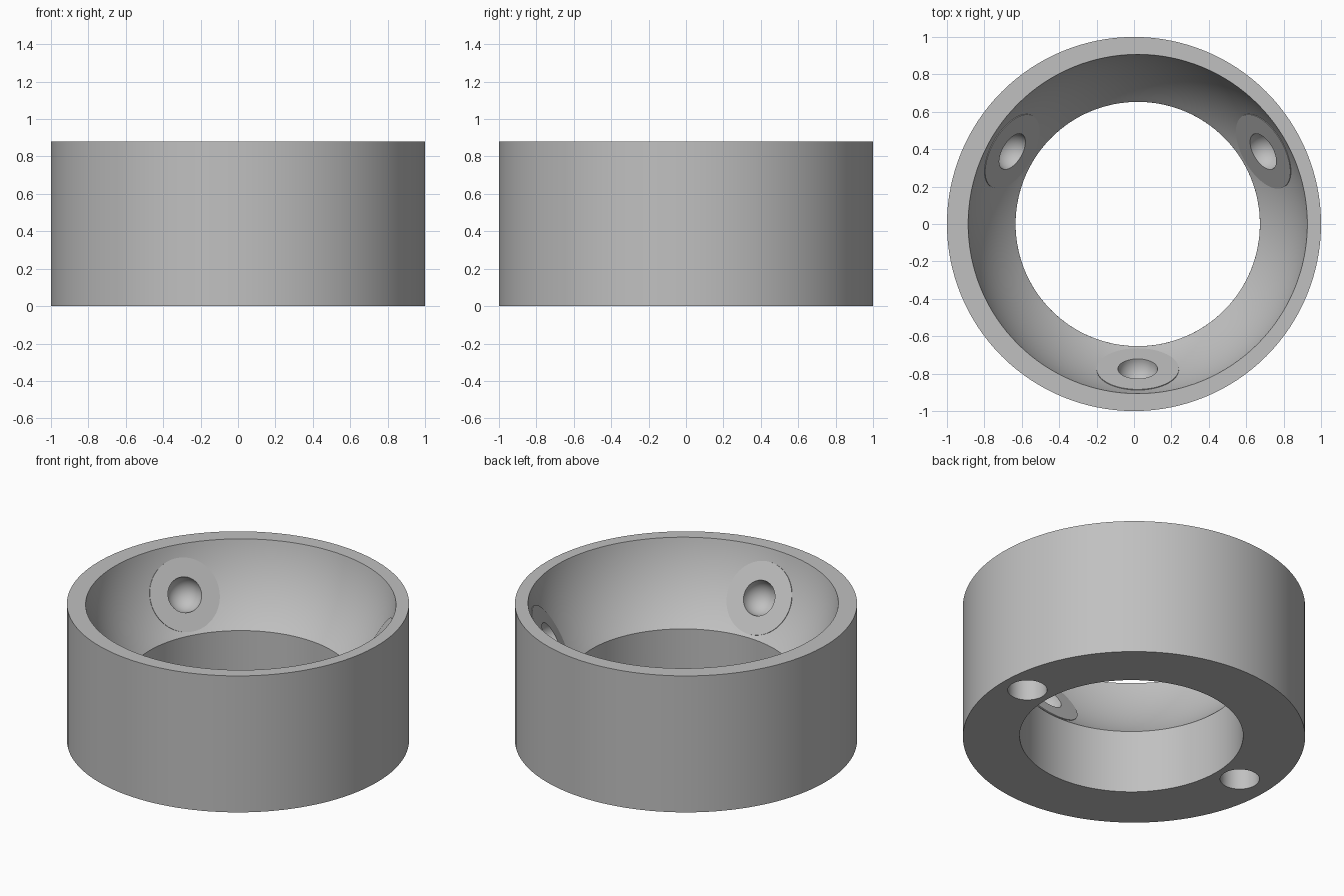
import bpy, bmesh
from math import sin, cos, pi, sqrt, radians
from mathutils import Vector, Matrix

if "Cube" in bpy.data.objects:
    bpy.data.objects.remove(bpy.data.objects["Cube"])

SEG = 128
HEIGHT = 0.88
OFFSET = 0.02                 # the bowl sits slightly off centre
BOWL_R, BOWL_Z = 0.925, 1.062
HOLE_R, HOLE_TOP = 0.653, 0.407
PAD_DIST = 0.894              # pad face distance from the bowl centre
bowl_centre = Vector((OFFSET, 0, BOWL_Z))

grey = bpy.data.materials.new("light grey")
grey.use_nodes = True
colour = (0.53, 0.53, 0.53, 1)
grey.diffuse_color = colour
grey.node_tree.nodes["Principled BSDF"].inputs["Base Color"].default_value = colour


def make_object(name, bm):
    bmesh.ops.recalc_face_normals(bm, faces=bm.faces)
    mesh = bpy.data.meshes.new(name)
    bm.to_mesh(mesh)
    bm.free()
    mesh.materials.append(grey)
    obj = bpy.data.objects.new(name, mesh)
    bpy.context.collection.objects.link(obj)
    return obj


def cylinder(name, radius, length, matrix, segments=64):
    bm = bmesh.new()
    bmesh.ops.create_cone(bm, cap_ends=True, segments=segments, radius1=radius,
                          radius2=radius, depth=length, matrix=matrix)
    return make_object(name, bm)


def combine(target, tool, operation):
    mod = target.modifiers.new(operation.lower(), 'BOOLEAN')
    mod.operation = operation
    mod.solver = 'EXACT'
    mod.object = tool
    bpy.context.view_layer.objects.active = target
    bpy.ops.object.modifier_apply(modifier=mod.name)
    bpy.data.objects.remove(tool)


# Ring body: closed lathe profile of (radius, height, x shift)
profile = [(1, 0, 0), (1, HEIGHT, 0)]
steps = 20
for i in range(steps + 1):
    z = HEIGHT + (HOLE_TOP - HEIGHT) * i / steps
    profile.append((sqrt(BOWL_R ** 2 - (BOWL_Z - z) ** 2), z, OFFSET))
profile.append((HOLE_R, 0, OFFSET))

bm = bmesh.new()
rings = []
for r, z, shift in profile:
    rings.append([bm.verts.new((shift + r * cos(2 * pi * k / SEG),
                                r * sin(2 * pi * k / SEG), z)) for k in range(SEG)])
for a, b in zip(rings, rings[1:] + rings[:1]):
    for k in range(SEG):
        n = (k + 1) % SEG
        bm.faces.new((a[k], a[n], b[n], b[k]))
holder = make_object("socket_ring", bm)

# Three flat pads with round pockets, facing the bowl centre
pad_length = 0.07
for angle in (30, 150, 270):
    a, dip = radians(angle), radians(30)
    out = Vector((cos(a) * cos(dip), sin(a) * cos(dip), -sin(dip)))
    turn = out.to_track_quat('Z', 'Y').to_matrix().to_4x4()
    middle = bowl_centre + out * (PAD_DIST + pad_length / 2)
    combine(holder, cylinder("pad", 0.22, pad_length,
                             Matrix.Translation(middle) @ turn), 'UNION')
    bm = bmesh.new()
    bmesh.ops.create_uvsphere(bm, u_segments=48, v_segments=24, radius=0.106,
                              matrix=Matrix.Translation(bowl_centre + out * PAD_DIST) @ turn)
    combine(holder, make_object("pocket", bm), 'DIFFERENCE')

# Two blind screw holes in the underside
for side in (-1, 1):
    place = Matrix.Translation((OFFSET + side * 0.81, 0.02, 0.1))
    combine(holder, cylinder("screw_hole", 0.115, 0.4, place), 'DIFFERENCE')

# Smooth shading with crisp edges
bpy.ops.object.select_all(action='DESELECT')
holder.select_set(True)
bpy.context.view_layer.objects.active = holder
bpy.ops.object.shade_smooth_by_angle(angle=radians(20))
